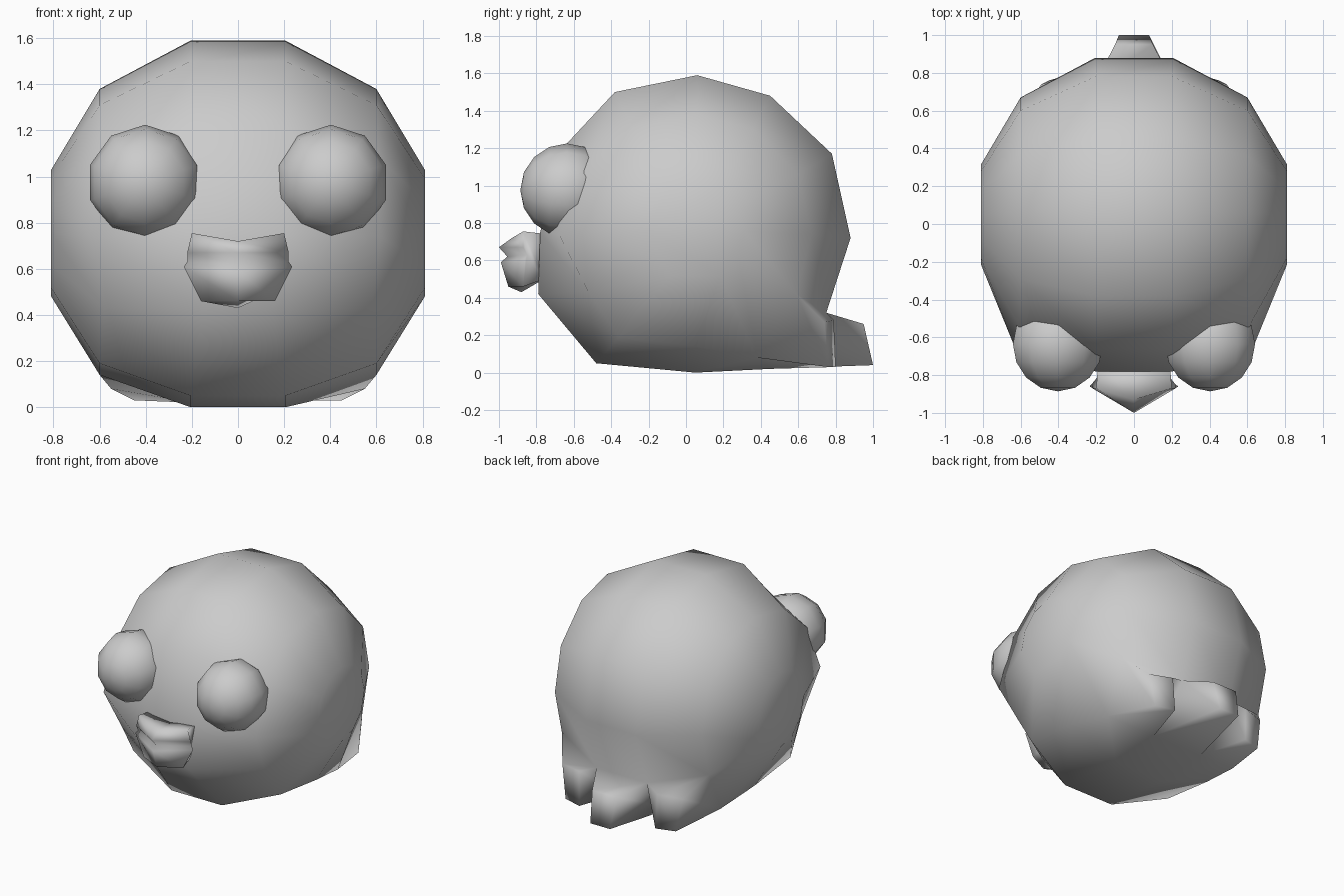
import bpy, math

if "Cube" in bpy.data.objects:
    bpy.data.objects.remove(bpy.data.objects["Cube"])


def make_object(name, verts, faces):
    mesh = bpy.data.meshes.new(name)
    mesh.from_pydata(verts, [], faces)
    ob = bpy.data.objects.new(name, mesh)
    bpy.context.collection.objects.link(ob)
    finish(ob)
    return ob


def finish(ob):
    """Consistent outward normals and full smooth shading."""
    bpy.ops.object.select_all(action='DESELECT')
    ob.select_set(True)
    bpy.context.view_layer.objects.active = ob
    bpy.ops.object.mode_set(mode='EDIT')
    bpy.ops.mesh.select_all(action='SELECT')
    bpy.ops.mesh.normals_make_consistent(inside=False)
    bpy.ops.object.mode_set(mode='OBJECT')
    bpy.ops.object.shade_smooth()


def loft(rings):
    """Closed skin through rings of equal length."""
    n = len(rings[0])
    verts = [v for r in rings for v in r]
    faces = [(i * n + j, i * n + (j + 1) % n, (i + 1) * n + (j + 1) % n, (i + 1) * n + j)
             for i in range(len(rings) - 1) for j in range(n)]
    faces += [tuple(range(n)), tuple(range(len(verts) - n, len(verts)))]
    return verts, faces


def extrude(verts, faces, index, tip):
    """Pull one quad out to the four tip points."""
    base = faces[index]
    cap = tuple(range(len(verts), len(verts) + 4))
    verts += tip
    faces[index] = cap
    for k in range(4):
        m = (k + 1) % 4
        faces.append((base[k], base[m], cap[m], cap[k]))


# Round body: side profiles skinned across x
inner = [(.06, 1.59), (-.38, 1.5), (-.66, 1.2), (-.78, .75), (-.79, .42), (-.48, .05),
         (.05, 0), (.45, .02), (.75, .32), (.88, .72), (.78, 1.17), (.45, 1.48)]
middle = [(.06, 1.38), (-.29, 1.31), (-.54, 1.08), (-.68, .74), (-.52, .43), (-.36, .19),
          (.05, .14), (.38, .08), (.59, .42), (.67, .74), (.6, 1.06), (.36, 1.3)]
middle_x = [.6, .6, .61, .62, .58, .6, .6, .55, .6, .6, .6, .6]
outer = [(.05 - .265 * math.sin(k * math.pi / 6), .755 + .275 * math.cos(k * math.pi / 6))
         for k in range(12)]
half = [[(.15 if k == 4 else .205, y, z) for k, (y, z) in enumerate(inner)],
        [(x, y, z) for x, (y, z) in zip(middle_x, middle)],
        [(.81, y, z) for y, z in outer]]
mirrored = [[(-x, y, z) for x, y, z in r] for r in reversed(half)]
verts, faces = loft(mirrored + half)

# Tail: three lobes pulled out of the low rear faces
side_tip = [(.31, .8, .03), (.32, .79, .28), (.49, .74, .27), (.45, .76, .03)]
extrude(verts, faces, 2 * 12 + 7,
        [(-.08, 1, .04), (-.1, .95, .26), (.1, .95, .26), (.08, 1, .04)])
extrude(verts, faces, 3 * 12 + 7, side_tip)
extrude(verts, faces, 1 * 12 + 7, [(-side_tip[k][0], *side_tip[k][1:]) for k in (3, 2, 1, 0)])
make_object("body", verts, faces)

# Bulging eyes, poles facing forward
for s, side in ((1, "right"), (-1, "left")):
    bpy.ops.mesh.primitive_uv_sphere_add(segments=10, ring_count=8, radius=.25,
                                         location=(s * .403, -.636, .975),
                                         rotation=(math.pi / 2, 0, 0))
    eye = bpy.context.object
    eye.name = "eye_" + side
    finish(eye)

# Beak: (half width, side y, side z, middle y, middle z) around its outline
rows = [(.19, -.74, .74, -.74, .72), (.2, -.87, .755, -.93, .72), (.22, -.87, .67, -1, .67),
        (.22, -.85, .63, -.955, .62), (.235, -.86, .61, -.99, .59),
        (.16, -.87, .46, -.95, .46), (.15, -.76, .5, -.88, .43)]
beak = [[(-w, y, z) for w, y, z, _, _ in rows],
        [(0, y, z) for _, _, _, y, z in rows],
        [(w, y, z) for w, y, z, _, _ in rows]]
make_object("beak", *loft(beak))
